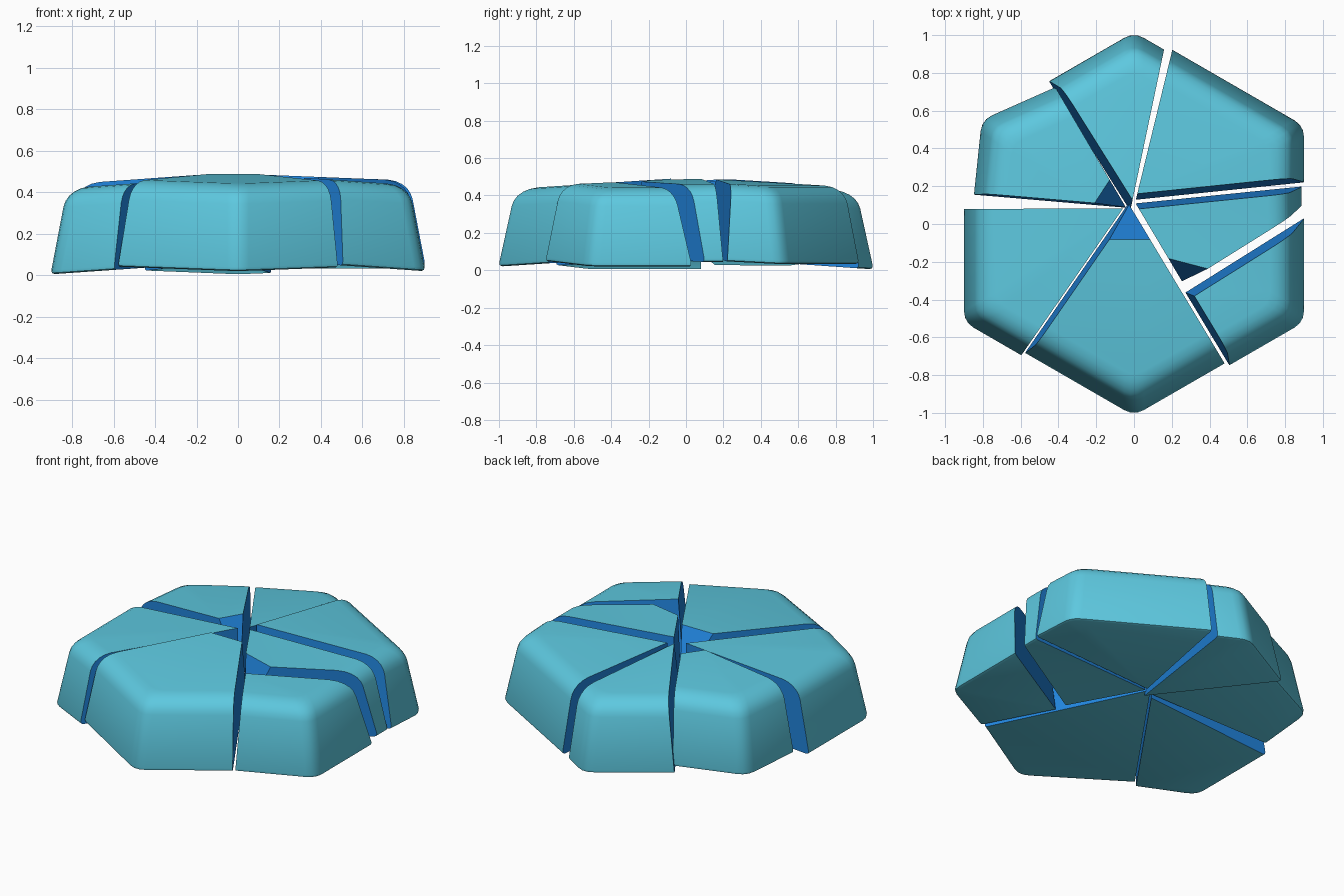
import bpy, bmesh, math
from mathutils import Vector, Matrix

if "Cube" in bpy.data.objects:
    bpy.data.objects.remove(bpy.data.objects["Cube"])


def material(name, rgb):
    m = bpy.data.materials.new(name)
    m.diffuse_color = (*rgb, 1)
    m.use_nodes = True
    m.node_tree.nodes["Principled BSDF"].inputs["Base Color"].default_value = m.diffuse_color
    return m


SHELL = material("pale teal surface", (0.11, 0.58, 0.74))
CORE = material("blue broken core", (0.015, 0.23, 0.71))

# rounded slab profile: (distance from centre to flat side, height)
PROFILE = [(0.885, 0.0), (0.897, 0.006), (0.90, 0.02), (0.842, 0.32), (0.832, 0.348),
           (0.815, 0.372), (0.79, 0.391), (0.76, 0.404), (0.72, 0.41)]


def ring(bm, apothem, z):
    """Hexagon with softly rounded corners."""
    t, verts = 0.06, []
    corners = [Vector((math.cos(a), math.sin(a), 0)) * apothem / math.cos(math.pi / 6)
               for a in (math.radians(30 + 60 * i) for i in range(6))]
    for i, c in enumerate(corners):
        a = c + (corners[i - 1] - c).normalized() * t
        b = c + (corners[(i + 1) % 6] - c).normalized() * t
        for s in (0, 0.33, 0.67, 1):
            p = a * (1 - s) ** 2 + c * 2 * s * (1 - s) + b * s * s
            verts.append(bm.verts.new((p.x, p.y, z)))
    return verts


def slab():
    bm = bmesh.new()
    rings = [ring(bm, a, z) for a, z in PROFILE]
    for lo, hi in zip(rings, rings[1:]):
        n = len(lo)
        for i in range(n):
            j = (i + 1) % n
            bm.faces.new((lo[i], lo[j], hi[j], hi[i]))
    bm.faces.new(rings[0][::-1])
    bm.faces.new(rings[-1])
    return bm


def piece(name, inside, tilt, cuts, shift=(0, 0), turn=0):
    """Shift and tilt the slab, then slice it; each cut is a top line plus the
    distance its foot steps outward at the bottom."""
    bm = slab()
    bm.transform(Matrix.Translation((*shift, 0)) @ Matrix.Rotation(math.radians(turn), 4, 'Z'))
    z0, sx, sy = tilt
    for v in bm.verts:
        v.co.z += z0 + sx * v.co.x + sy * v.co.y
    for x1, y1, x2, y2, foot in cuts:
        n = Vector((y2 - y1, x1 - x2, 0)).normalized()
        if n.dot(Vector((inside[0] - x1, inside[1] - y1, 0))) > 0:
            n = -n
        no = Vector((n.x * 0.4, n.y * 0.4, foot)).normalized()
        res = bmesh.ops.bisect_plane(
            bm, geom=bm.verts[:] + bm.edges[:] + bm.faces[:], dist=1e-5,
            plane_co=(x1, y1, 0.44), plane_no=no, clear_outer=True)
        edges = [e for e in bm.edges if e.is_boundary]
        if edges:
            cap = bmesh.ops.contextual_create(bm, geom=edges)
            for f in cap["faces"]:
                f.material_index = 1
    bmesh.ops.recalc_face_normals(bm, faces=bm.faces[:])
    me = bpy.data.meshes.new(name)
    bm.to_mesh(me)
    bm.free()
    me.materials.append(SHELL)
    me.materials.append(CORE)
    ob = bpy.data.objects.new(name, me)
    bpy.context.collection.objects.link(ob)
    bpy.ops.object.select_all(action='DESELECT')
    ob.select_set(True)
    bpy.context.view_layer.objects.active = ob
    bpy.ops.object.shade_smooth_by_angle(angle=math.radians(32))


# seven shards around the break point
piece("back_shard", (-0.08, 0.7), (0.075, 0, -0.07),
      [(-0.385, 0.73, -0.02, 0.14, 0.04), (0.15, 0.88, -0.005, 0.14, 0.0)],
      shift=(0, -0.024))
piece("back_right_shard", (0.5, 0.5), (0.085, -0.03, -0.05),
      [(0.2, 0.91, 0.01, 0.13, 0.0), (0.85, 0.245, 0.05, 0.16, 0.03)])
piece("right_shard", (0.5, 0.0), (0.08, -0.04, 0),
      [(0.85, 0.165, 0.04, 0.085, 0.03), (0.02, 0.09, 0.27, -0.33, 0.0),
       (0.27, -0.31, 0.8, 0.02, -0.02), (0.2, -0.2, 0.4, -0.25, 0.12)],
      shift=(-0.012, 0))
piece("front_right_shard", (0.7, -0.4), (0.083, -0.07, 0),
      [(0.85, -0.05, 0.3, -0.39, 0.04), (0.31, -0.37, 0.51, -0.7, 0.03)])
piece("front_shard", (0.0, -0.6), (0.085, 0, 0.065),
      [(0.475, -0.73, 0.0, 0.06, 0.0), (-0.545, -0.68, -0.03, 0.07, 0.025),
       (-0.1, -0.05, 0.04, -0.05, 0.25)],
      shift=(0, 0.024))
piece("front_left_shard", (-0.6, -0.2), (0.068, 0.07, 0),
      [(-0.6, -0.7, -0.06, 0.08, 0.0), (-0.9, 0.08, -0.04, 0.082, 0.0)])
piece("back_left_shard", (-0.5, 0.4), (0.09, 0.07, -0.02),
      [(-0.84, 0.165, -0.04, 0.095, 0.01), (-0.42, 0.73, -0.05, 0.1, 0.0),
       (-0.19, 0.1, -0.11, 0.22, 0.2)],
      shift=(0.035, -0.06), turn=-6)
